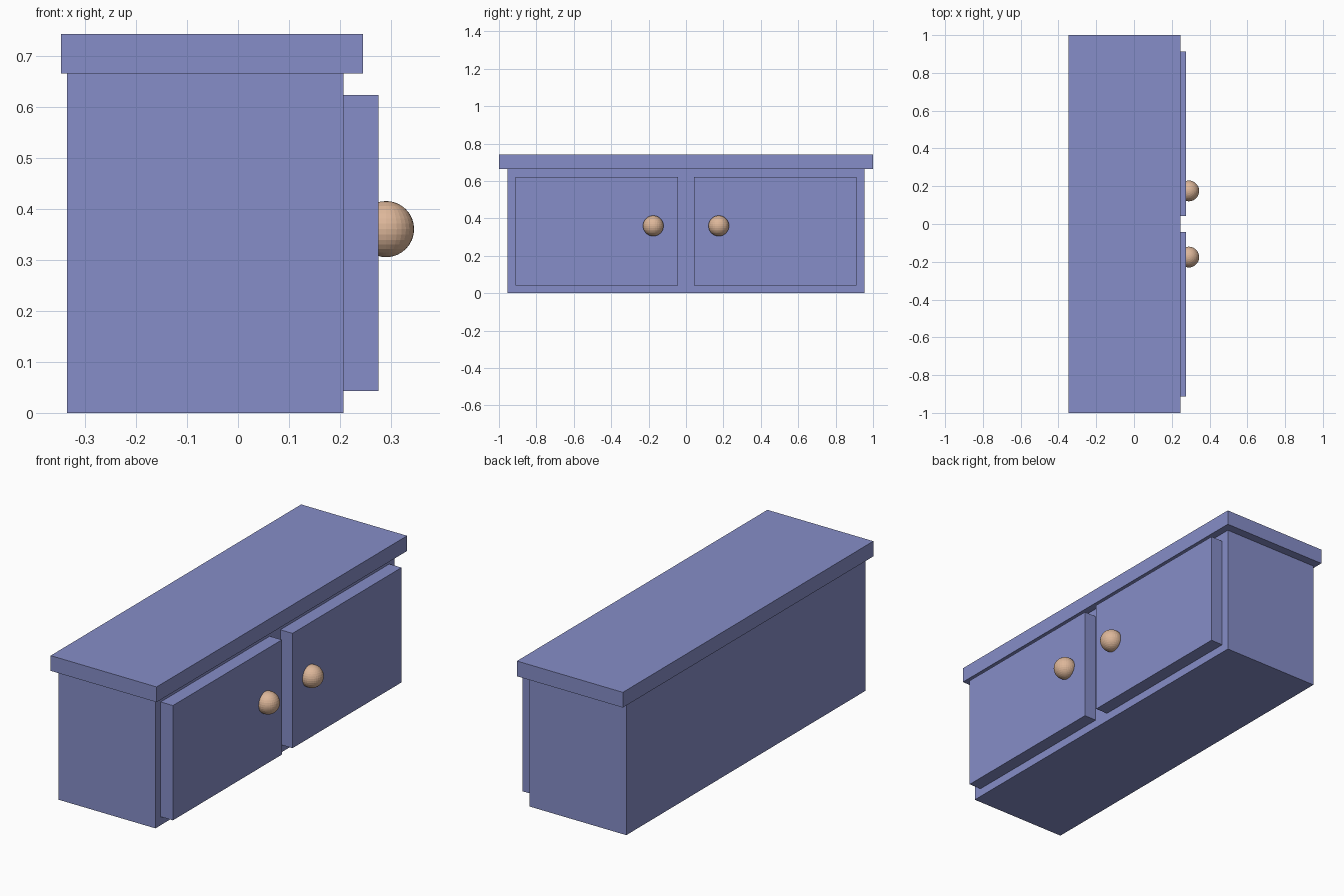
import bpy, bmesh
from mathutils import Matrix, Vector

if "Cube" in bpy.data.objects:
    bpy.data.objects.remove(bpy.data.objects["Cube"])


def material(name, rgb):
    m = bpy.data.materials.new(name)
    m.diffuse_color = (*rgb, 1)
    m.use_nodes = True
    m.node_tree.nodes["Principled BSDF"].inputs["Base Color"].default_value = m.diffuse_color
    return m


PAINT = material("blue_paint", (0.24, 0.27, 0.58))
WOOD = material("pale_wood", (0.72, 0.47, 0.32))


def add_object(name, bm, mat):
    mesh = bpy.data.meshes.new(name)
    bm.normal_update()
    bm.to_mesh(mesh)
    bm.free()
    mesh.materials.append(mat)
    obj = bpy.data.objects.new(name, mesh)
    bpy.context.collection.objects.link(obj)
    return obj


def box(lo, hi):
    lo, hi = Vector(lo), Vector(hi)
    bm = bmesh.new()
    bmesh.ops.create_cube(bm, size=1, matrix=Matrix.Translation((lo + hi) / 2)
                          @ Matrix.Diagonal((*(hi - lo), 1)))
    return bm


# Cabinet body: front split in two, each half inset and pulled out as a door
bm = box((-0.335, -0.955, 0), (0.207, 0.955, 0.665))
bmesh.ops.bisect_plane(bm, geom=bm.verts[:] + bm.edges[:] + bm.faces[:],
                       plane_co=(0, 0, 0), plane_no=(0, 1, 0))
bm.normal_update()
fronts = [f for f in bm.faces if f.normal.x > 0.9]
bmesh.ops.inset_individual(bm, faces=fronts, thickness=0.06)
doors = bmesh.ops.extrude_discrete_faces(bm, faces=fronts)["faces"]
for door in doors:
    bmesh.ops.translate(bm, vec=(0.068, 0, 0), verts=door.verts)
add_object("cabinet_body_with_doors", bm, PAINT)

# Overhanging top slab
add_object("top_slab", box((-0.347, -1, 0.665), (0.245, 1, 0.742)), PAINT)

# Round door knobs
for name, y in (("left_knob", -0.175), ("right_knob", 0.175)):
    bm = bmesh.new()
    bmesh.ops.create_uvsphere(bm, u_segments=32, v_segments=16, radius=0.055,
                              matrix=Matrix.Translation((0.29, y, 0.36)))
    add_object(name, bm, WOOD)
